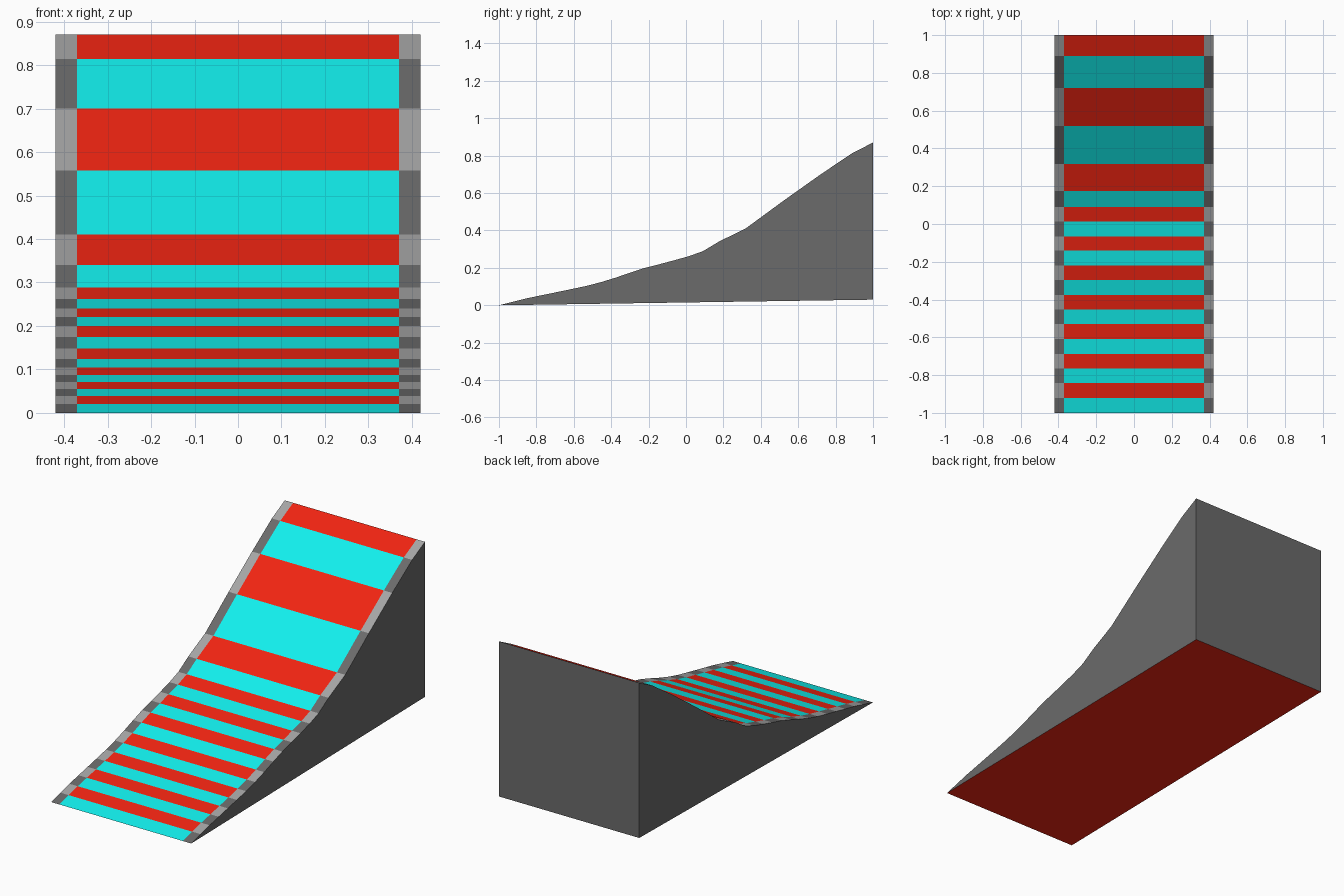
import bpy, bmesh

if "Cube" in bpy.data.objects:
    bpy.data.objects.remove(bpy.data.objects["Cube"])

# Ramp profile as (y, z) from the front lip up to the back edge
PROFILE = [(-1, 0), (-.92, .02), (-.843, .039), (-.765, .055), (-.687, .071),
           (-.61, .087), (-.53, .104), (-.453, .124), (-.375, .148), (-.297, .175),
           (-.22, .2), (-.14, .22), (-.065, .24), (.014, .262), (.09, .289),
           (.175, .34), (.318, .41), (.52, .558), (.72, .70), (.89, .814), (1, .87)]
BACK_BOTTOM = (1, .03)
HALF, INNER = .42, .37   # half width of the ramp and of the striped surface


def material(name, rgb):
    m = bpy.data.materials.new(name)
    m.diffuse_color = (*rgb, 1)
    m.use_nodes = True
    m.node_tree.nodes["Principled BSDF"].inputs["Base Color"].default_value = m.diffuse_color
    return m


RED = material("red", (.88, .018, .006))
CYAN = material("cyan", (.006, .87, .85))
DARK = material("dark_grey", (.145, .145, .145))
LIGHT = material("light_grey", (.38, .38, .38))


def make_object(name, bm, mats):
    mesh = bpy.data.meshes.new(name)
    bm.to_mesh(mesh)
    bm.free()
    for m in mats:
        mesh.materials.append(m)
    bpy.context.collection.objects.link(bpy.data.objects.new(name, mesh))


def banded_strip(name, x0, x1, mats):
    """Strip following the profile, its bands alternating between two materials."""
    bm = bmesh.new()
    rows = [[bm.verts.new((x, y, z)) for x in (x0, x1)] for y, z in PROFILE]
    for i, (a, b) in enumerate(zip(rows, rows[1:])):
        bm.faces.new((a[0], a[1], b[1], b[0])).material_index = i % 2
    make_object(name, bm, mats)


# Striped running surface and its two grey borders
banded_strip("striped_surface", -INNER, INNER, [CYAN, RED])
banded_strip("left_border", -HALF, -INNER, [DARK, LIGHT])
banded_strip("right_border", INNER, HALF, [DARK, LIGHT])

# Wedge body below: side walls, back wall and red underside
bm = bmesh.new()
outline = PROFILE + [BACK_BOTTOM]
left, right = [[bm.verts.new((x, y, z)) for y, z in outline] for x in (-HALF, HALF)]
for i in range(len(PROFILE) - 1):
    bm.faces.new((left[-1], left[i + 1], left[i]))
    bm.faces.new((right[-1], right[i], right[i + 1]))
bm.faces.new((left[-2], left[-1], right[-1], right[-2]))
bm.faces.new((left[-1], left[0], right[0], right[-1])).material_index = 1
# Face each wall outward
bm.normal_update()
for f in bm.faces:
    c = f.calc_center_median()
    outward = (c.x, 0, 0) if abs(c.x) > .1 else ((0, 1, 0) if c.y > .9 else (0, 0, -1))
    if sum(n * o for n, o in zip(f.normal, outward)) < 0:
        f.normal_flip()
make_object("ramp_body", bm, [DARK, RED])
